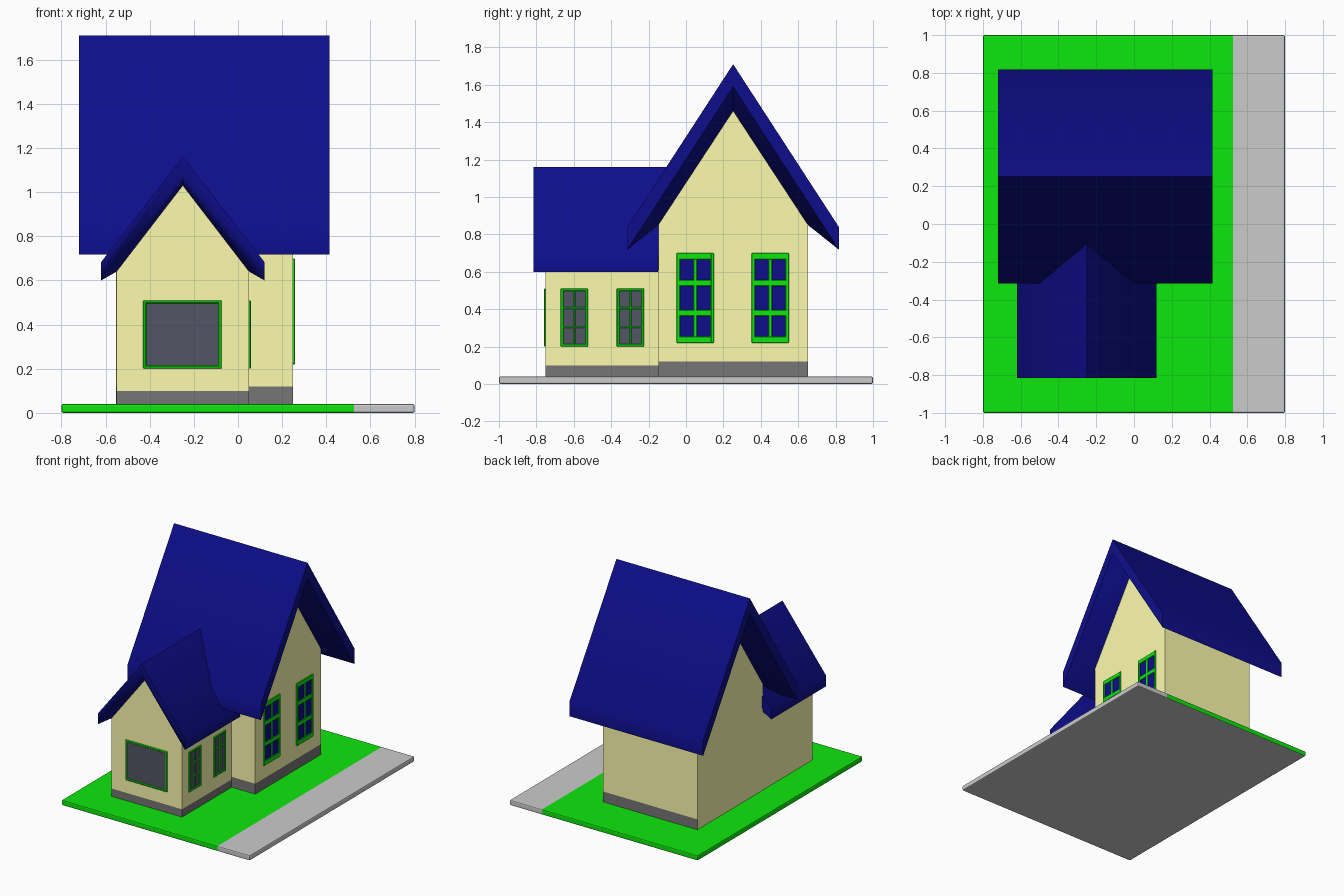
import bpy, bmesh
from math import radians

if "Cube" in bpy.data.objects:
    bpy.data.objects.remove(bpy.data.objects["Cube"])


def material(name, rgb):
    m = bpy.data.materials.new(name)
    m.diffuse_color = (*rgb, 1)
    m.use_nodes = True
    m.node_tree.nodes["Principled BSDF"].inputs["Base Color"].default_value = m.diffuse_color
    return m


GREEN = material("green", (0.004, 0.8, 0.004))
BLUE = material("roof_blue", (0.004, 0.004, 0.26))
CREAM = material("cream", (1.0, 0.98, 0.43))
STONE = material("stone", (0.18, 0.18, 0.185))
GLASS = material("glass", (0.085, 0.09, 0.13))
PAVING = material("paving", (0.78, 0.78, 0.78))


def finish(name, bm, *mats):
    bmesh.ops.recalc_face_normals(bm, faces=bm.faces)
    me = bpy.data.meshes.new(name)
    bm.to_mesh(me)
    bm.free()
    for m in mats:
        me.materials.append(m)
    ob = bpy.data.objects.new(name, me)
    bpy.context.collection.objects.link(ob)
    return ob


def add_box(bm, lo, hi):
    vs = bmesh.ops.create_cube(bm, size=1)["verts"]
    for v in vs:
        v.co = [(a + b) / 2 + (b - a) * c for a, b, c in zip(lo, hi, v.co)]


def bevel(ob, width, segments=1):
    m = ob.modifiers.new("bevel", "BEVEL")
    m.width, m.segments = width, segments


def smooth(ob, degrees):
    bpy.ops.object.select_all(action="DESELECT")
    ob.select_set(True)
    bpy.context.view_layer.objects.active = ob
    bpy.ops.object.shade_smooth_by_angle(angle=radians(degrees))


# Local (across, along, height) to world for the two blocks
def main_map(u, v, z):
    return (v, 0.252 + u, z)


def wing_map(u, v, z):
    return (-0.25 + u, v, z)


# Gabled wall block
def gable_walls(name, place, half, v0, v1, base, eave, apex):
    bm = bmesh.new()
    prof = [(-half, base), (half, base), (half, eave), (0, apex), (-half, eave)]
    a, b = ([bm.verts.new(place(u, v, z)) for u, z in prof] for v in (v0, v1))
    bm.faces.new(a)
    bm.faces.new(b)
    for i in range(5):
        j = (i + 1) % 5
        bm.faces.new((a[i], a[j], b[j], b[i]))
    return finish(name, bm, CREAM)


# Roof whose underside flares from the wall line to a thick outer edge
def gable_roof(name, place, wall, outer, wall_v, outer_v, ridge_shift=0):
    (hw, we, wa), (ho, le, la, thick) = wall, outer
    bm = bmesh.new()
    ends = []
    for k in (0, 1):
        def chain(h, eave, apex, v):
            pts = [(-h, eave, v), (0, apex, v + k * ridge_shift), (h, eave, v)]
            return [bm.verts.new(place(u, w, z)) for u, z, w in pts]
        ends.append((chain(hw, we, wa, wall_v[k]), chain(ho, le, la, outer_v[k]),
                     chain(ho, le + thick, la + thick, outer_v[k])))
    (wA, lA, tA), (wB, lB, tB) = ends
    for i in (0, 1):
        for p, q in ((tA, tB), (wA, wB)):
            bm.faces.new((p[i], p[i + 1], q[i + 1], q[i]))
        for w, l, t in ends:
            bm.faces.new((l[i], l[i + 1], t[i + 1], t[i]))
            bm.faces.new((w[i], w[i + 1], l[i + 1], l[i]))
    for i in (0, 2):
        bm.faces.new((lA[i], lB[i], tB[i], tA[i]))
        bm.faces.new((wA[i], wB[i], lB[i], lA[i]))
    return finish(name, bm, BLUE)


# Stone plinth, left plain on the -x side
def plinth(name, lo, hi):
    bm = bmesh.new()
    add_box(bm, lo, hi)
    ob = finish(name, bm, STONE, CREAM)
    for p in ob.data.polygons:
        p.material_index = int(p.normal.x < -0.5)


# Window: pane on the wall face, frame and glazing bars in front of it
def window(name, place, w, z0, z1, side, rail, cols, rows, bar, hbar, glass):
    def boxes(label, items, mat):
        bm = bmesh.new()
        for lo, hi in items:
            add_box(bm, lo, hi)
        for v in bm.verts:
            v.co = place(*v.co)
        return finish(label, bm, mat)

    h = w / 2
    boxes(name + "_pane", [((-h + side / 2, -0.01, z0 + rail / 2),
                            (h - side / 2, 0.0015, z1 - rail / 2))], glass)
    d0, d1 = -0.01, 0.008
    parts = [((s * (h - side / 2) - side / 2, d0, z0),
              (s * (h - side / 2) + side / 2, d1, z1)) for s in (-1, 1)]
    parts += [((-h, d0, z), (h, d1, z + rail)) for z in (z0, z1 - rail)]
    for i in range(1, cols):
        u = -h + w * i / cols
        parts.append(((u - bar / 2, d0, z0), (u + bar / 2, d1 - 0.002, z1)))
    for i in range(1, rows):
        z = z0 + (z1 - z0) * i / rows
        parts.append(((-h, d0, z - hbar / 2), (h, d1 - 0.001, z + hbar / 2)))
    bevel(boxes(name + "_frame", parts, GREEN), 0.003)


# Ground slab: lawn with a paved strip
bm = bmesh.new()
add_box(bm, (-0.8, -1, 0), (0.8, 1, 0.04))
bmesh.ops.bisect_plane(bm, geom=bm.verts[:] + bm.edges[:] + bm.faces[:],
                       plane_co=(0.525, 0, 0), plane_no=(1, 0, 0))
ground = finish("ground", bm, GREEN, PAVING)
for p in ground.data.polygons:
    p.material_index = int(p.center.x > 0.53 or p.normal.z < -0.5)
bevel(ground, 0.008, 2)

# Main house
plinth("main_plinth", (-0.553, -0.148, 0.035), (0.25, 0.652, 0.12))
gable_walls("main_walls", main_map, 0.4, -0.553, 0.25, 0.12, 0.85, 1.46)
smooth(gable_roof("main_roof", main_map, (0.4, 0.85, 1.46),
                  (0.567, 0.717, 1.59, 0.12), (-0.553, 0.25), (-0.72, 0.415)), 40)

# Front wing
plinth("wing_plinth", (-0.55, -0.75, 0.035), (0.05, -0.145, 0.1))
gable_walls("wing_walls", wing_map, 0.3, -0.75, -0.145, 0.1, 0.64, 1.03)
smooth(gable_roof("wing_roof", wing_map, (0.3, 0.64, 1.03),
                  (0.37, 0.6, 1.077, 0.083), (-0.75, -0.15), (-0.815, -0.15), 0.1), 70)

# Tall windows in the main gable
for i, y in enumerate((0.05, 0.45)):
    window(f"main_window_{i + 1}", lambda u, d, z: (0.25 + d, y + u, z),
           0.2, 0.22, 0.7, 0.018, 0.035, 2, 3, 0.018, 0.032, BLUE)

# Small windows on the wing side
for i, y in enumerate((-0.597, -0.297)):
    window(f"wing_window_{i + 1}", lambda u, d, z: (0.05 + d, y + u, z),
           0.147, 0.2, 0.51, 0.015, 0.014, 2, 3, 0.01, 0.01, GLASS)

# Wide front window
window("front_window", lambda u, d, z: (-0.252 + u, -0.75 - d, z),
       0.355, 0.2, 0.51, 0.014, 0.014, 1, 1, 0, 0, GLASS)
